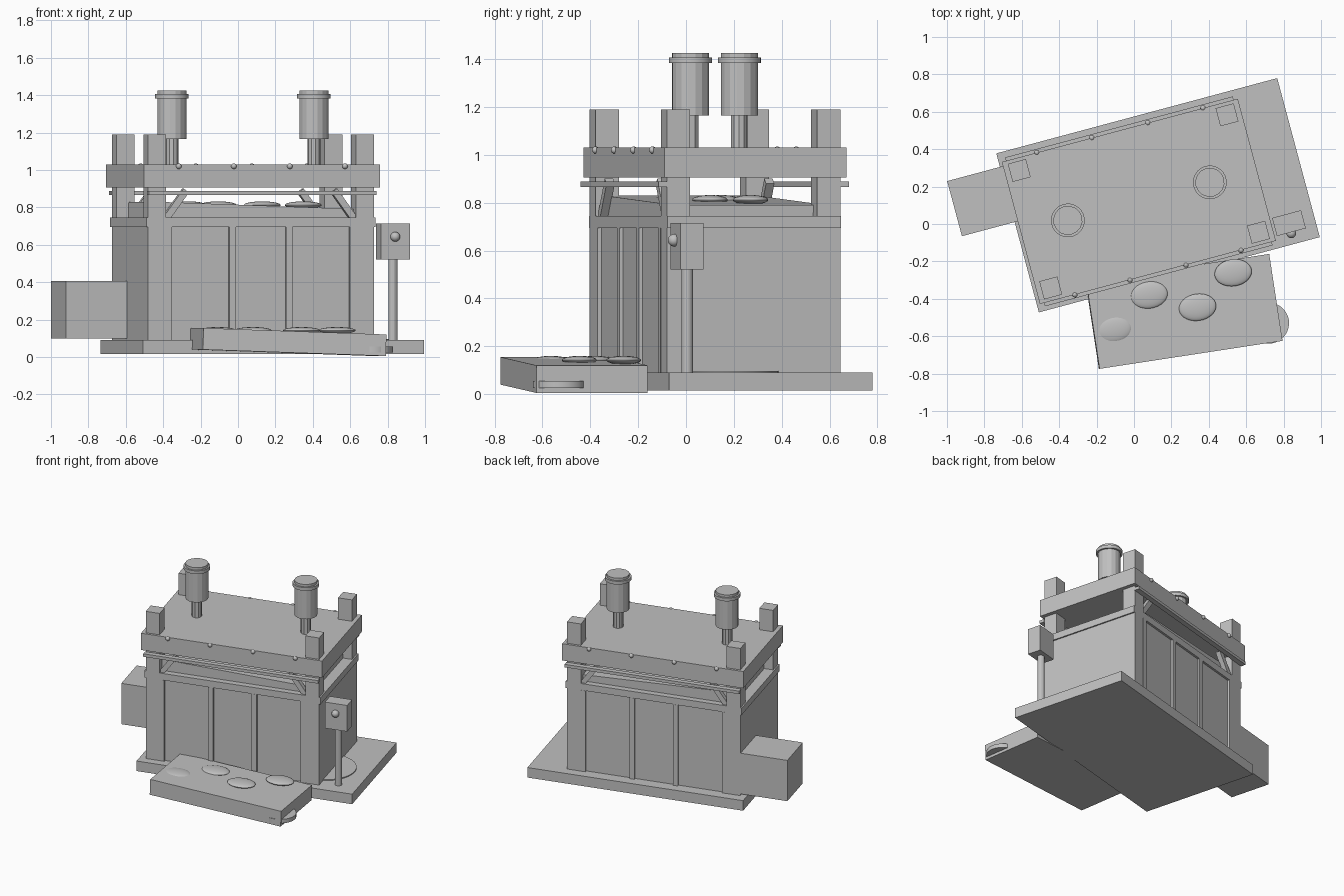
import bpy, bmesh
from math import radians, atan2, hypot
from mathutils import Matrix, Vector

cube = bpy.data.objects.get("Cube")
if cube:
    bpy.data.objects.remove(cube)

grey = bpy.data.materials.new("machine_grey")
grey.use_nodes = True
colour = (0.53, 0.53, 0.53, 1)
grey.diffuse_color = colour
grey.node_tree.nodes["Principled BSDF"].inputs["Base Color"].default_value = colour


def frame(x, y, z, turn):
    return Matrix.Translation((x, y, z)) @ Matrix.Rotation(radians(turn), 4, 'Z')


PRESS = frame(0.026, 0.121, 0, 15)
TRAY = frame(0.2675, -0.4675, 0, 8.7)


def finish(name, bm, matrix, smooth=False):
    mesh = bpy.data.meshes.new(name)
    bm.to_mesh(mesh)
    bm.free()
    mesh.materials.append(grey)
    obj = bpy.data.objects.new(name, mesh)
    bpy.context.collection.objects.link(obj)
    obj.matrix_world = matrix
    if smooth:
        bpy.ops.object.select_all(action='DESELECT')
        obj.select_set(True)
        bpy.context.view_layer.objects.active = obj
        bpy.ops.object.shade_smooth_by_angle(angle=radians(35))
    return obj


def box(name, base, u, v, z, tilt=0):
    """Box from (min, max) ranges, tilted about its own centre."""
    centre = Vector([(a + b) / 2 for a, b in (u, v, z)])
    size = [b - a for a, b in (u, v, z)]
    bm = bmesh.new()
    bmesh.ops.create_cube(bm, size=1)
    bmesh.ops.scale(bm, vec=size, verts=bm.verts)
    return finish(name, bm, base @ Matrix.Translation(centre) @ Matrix.Rotation(tilt, 4, 'Y'))


def cylinder(name, base, u, v, z, radius, sides=32, tilt=0):
    bm = bmesh.new()
    bmesh.ops.create_cone(bm, cap_ends=True, segments=sides, radius1=radius,
                          radius2=radius, depth=z[1] - z[0])
    matrix = base @ Matrix.Translation((u, v, sum(z) / 2)) @ Matrix.Rotation(tilt, 4, 'Y')
    return finish(name, bm, matrix, sides > 16)


def ellipsoid(name, base, centre, radii):
    bm = bmesh.new()
    bmesh.ops.create_uvsphere(bm, u_segments=32, v_segments=16, radius=1)
    bmesh.ops.scale(bm, vec=radii, verts=bm.verts)
    return finish(name, bm, base @ Matrix.Translation(centre), True)


# Base and main body
box("base_plate", PRESS, (-0.67, 0.885), (-0.435, 0.445), (0.015, 0.09))
box("body", PRESS, (-0.625, 0.625), (-0.36, 0.36), (0.09, 0.74))
box("body_rim", PRESS, (-0.635, 0.635), (-0.375, 0.375), (0.695, 0.745))
cylinder("floor_disc", PRESS, 0.57, -0.096, (0.085, 0.097), 0.21, 48)
box("side_cabinet", PRESS, (-0.962, -0.625), (0.065, 0.37), (0.10, 0.405))

# Corner posts and diagonal braces
for su in (-1, 1):
    for sv in (-1, 1):
        u, v = su * 0.575, sv * 0.325
        box("corner_post", PRESS, (u - 0.05, u + 0.05), (v - 0.05, v + 0.05), (0.09, 1.19))
        run, rise = 0.11, 0.15
        half = hypot(run, rise) / 2
        bu, bv, bz = su * 0.465, sv * 0.345, 0.815
        box("corner_brace", PRESS, (bu - 0.018, bu + 0.018), (bv - 0.018, bv + 0.018),
            (bz - half, bz + half), -su * atan2(run, rise))

# Ribs, guide rails and bolts on the two long sides
for sv in (-1, 1):
    for u in (-0.51, -0.157, 0.157, 0.51):
        box("panel_rib", PRESS, (u - 0.018, u + 0.018),
            sorted((sv * 0.35, sv * 0.376)), (0.09, 0.695))
    box("guide_rail", PRESS, (-0.63, 0.63), sorted((sv * 0.375, sv * 0.412)), (0.866, 0.888))
    for u in (-0.46, -0.155, 0.155, 0.46):
        ellipsoid("plate_bolt", PRESS, (u, sv * 0.393, 1.02), (0.015, 0.015, 0.015))

# Top plate with its two hydraulic cylinders
box("top_plate", PRESS, (-0.653, 0.653), (-0.393, 0.393), (0.905, 1.03))
for u in (-0.393, 0.393):
    cylinder("piston_rod", PRESS, u, 0, (1.02, 1.18), 0.035, 10)
    cylinder("piston_housing", PRESS, u, 0, (1.165, 1.425), 0.078, 16)
    cylinder("piston_collar", PRESS, u, 0, (1.383, 1.407), 0.09, 32)

# Tilted lower die with its domes
box("die_block", PRESS, (-0.56, 0.56), (-0.33, 0.33), (0.70, 0.81), radians(2))
for u, v in ((-0.33, -0.1), (-0.12, 0.06), (0.095, -0.047), (0.35, 0.06)):
    ellipsoid("die_dome", PRESS, (u, v, 0.812), (0.1, 0.072, 0.02))

# Control stand
cylinder("control_pole", PRESS, 0.745, -0.32, (0.085, 0.53), 0.024, 16)
box("control_box", PRESS, (0.665, 0.825), (-0.37, -0.27), (0.52, 0.715))
ellipsoid("control_button", PRESS, (0.743, -0.376, 0.643), (0.026, 0.026, 0.026))

# Loose tray with domes and an end grip
box("tray", TRAY, (-0.495, 0.495), (-0.235, 0.235), (0.0225, 0.1375), radians(2))
for u, v in ((-0.388, -0.039), (-0.172, 0.115), (0.075, 0.011), (0.291, 0.165)):
    ellipsoid("tray_dome", TRAY, (u, v, 0.142), (0.1, 0.072, 0.018))
cylinder("tray_grip", TRAY, 0.437, -0.13, (0.025, 0.055), 0.11, 32)
